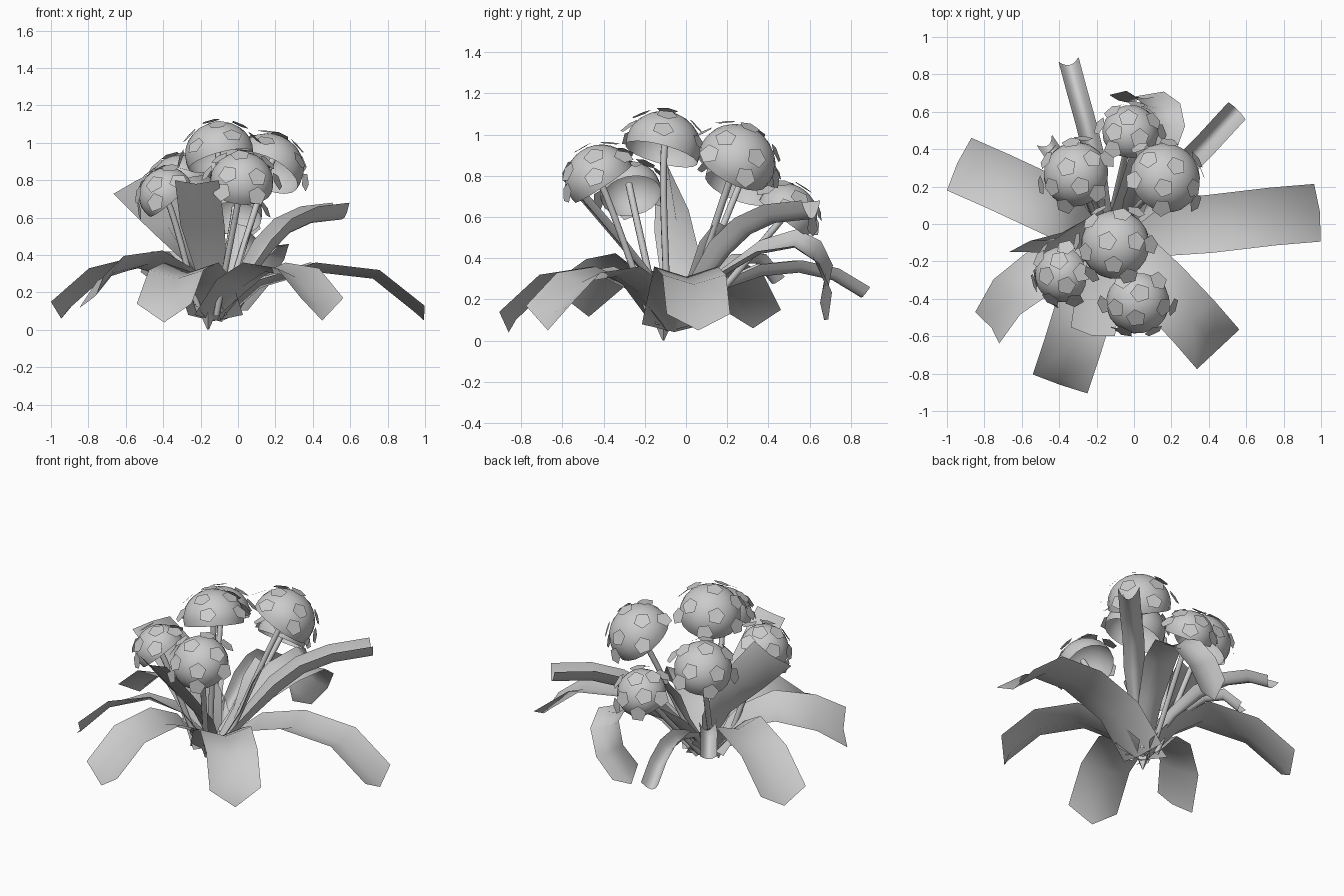
import bpy, bmesh, math
from mathutils import Vector, Matrix

if "Cube" in bpy.data.objects:
    bpy.data.objects.remove(bpy.data.objects["Cube"], do_unlink=True)

GREY = bpy.data.materials.new("plain_grey")
GREY.use_nodes = True
GREY.diffuse_color = (0.6, 0.6, 0.6, 1)
GREY.node_tree.nodes["Principled BSDF"].inputs["Base Color"].default_value = (0.6, 0.6, 0.6, 1)
ROOT = Vector((-0.12, -0.06, 0.08))


def finish(name, bm, angle=60):
    bmesh.ops.recalc_face_normals(bm, faces=bm.faces)
    mesh = bpy.data.meshes.new(name)
    bm.to_mesh(mesh)
    bm.free()
    mesh.materials.append(GREY)
    obj = bpy.data.objects.new(name, mesh)
    bpy.context.collection.objects.link(obj)
    bpy.ops.object.select_all(action='DESELECT')
    obj.select_set(True)
    bpy.context.view_layer.objects.active = obj
    bpy.ops.object.shade_smooth_by_angle(angle=math.radians(angle))


def leaf(name, path, width, fold, side=None, across=3, tip=None, base=0.4):
    """Folded strip along a path, twisting towards the end side, with an optional pointed tip."""
    pts = [ROOT] + [Vector(p) for p in path]
    run = pts[-1] - pts[0]
    first = Vector((run.y, -run.x, 0)).normalized()
    last = Vector(side).normalized() if side else first
    bm = bmesh.new()
    rows = []
    for i, p in enumerate(pts):
        cross = first.lerp(last, i / (len(pts) - 1)).normalized()
        tangent = (pts[min(i + 1, len(pts) - 1)] - pts[max(i - 1, 0)]).normalized()
        up = cross.cross(tangent).normalized()
        grow = min(1, base + (1 - base) * i / 2)
        row = []
        for k in range(across):
            t = 2 * k / (across - 1) - 1
            dip = (abs(t) if across == 3 else t * t) - 1
            row.append(bm.verts.new(p + cross * t * width / 2 * grow + up * dip * fold * grow))
        rows.append(row)
    for a, b in zip(rows, rows[1:]):
        for k in range(across - 1):
            bm.faces.new((a[k], a[k + 1], b[k + 1], b[k]))
    if tip:
        point = bm.verts.new(tip)
        for k in range(across - 1):
            bm.faces.new((rows[-1][k], rows[-1][k + 1], point))
    finish(name, bm)


def stem(name, end, lean):
    """Round stalk that bows slightly and meets the underside of a flower head."""
    start = ROOT + Vector((end.x * 0.2, end.y * 0.2 - 0.01, 0))
    curve = bpy.data.curves.new(name, 'CURVE')
    curve.dimensions = '3D'
    curve.bevel_depth = 0.017
    curve.bevel_resolution = 2
    curve.resolution_u = 8
    spline = curve.splines.new('BEZIER')
    spline.bezier_points.add(1)
    reach = (end - start).length * 0.15
    ways = (start + (end - start) * 0.3, end - lean * reach)
    for bp, co, way in zip(spline.bezier_points, (start, end), ways):
        bp.co = co
        bp.handle_right = way if co is start else 2 * co - way
        bp.handle_left = 2 * co - way if co is start else way
    curve.materials.append(GREY)
    obj = bpy.data.objects.new(name, curve)
    bpy.context.collection.objects.link(obj)


def flower(name, centre, axis, radius, spin):
    """Open dome on a stalk, covered with floating five-sided florets."""
    centre, axis = Vector(centre), Vector(axis).normalized()
    frame = Matrix.Translation(centre) @ axis.to_track_quat('Z', 'Y').to_matrix().to_4x4()
    frame = frame @ Matrix.Diagonal((1, 1, 0.93, 1))
    bm = bmesh.new()
    bmesh.ops.create_uvsphere(bm, u_segments=20, v_segments=14, radius=radius)
    low = [v for v in bm.verts if v.co.z < -radius * 0.25]
    bmesh.ops.delete(bm, geom=low, context='VERTS')
    bmesh.ops.transform(bm, matrix=frame, verts=bm.verts)
    finish(name + "_dome", bm)

    bm = bmesh.new()
    for count, polar, lift, flare in ((1, 8, 1.06, 0), (5, 48, 1.07, -8), (6, 80, 1.13, -22)):
        for k in range(count):
            turn = Matrix.Rotation(spin + math.tau * (k + polar / 90) / count, 4, 'Z')
            tilt = Matrix.Rotation(math.radians(polar), 4, 'Y')
            move = Matrix.Translation((0, 0, radius * lift))
            flap = Matrix.Rotation(math.radians(flare), 4, 'Y')
            bmesh.ops.create_circle(bm, cap_ends=True, segments=5, radius=0.054,
                                    matrix=frame @ turn @ tilt @ move @ flap)
    finish(name + "_florets", bm, 20)
    stem(name + "_stem", centre + axis * radius * 0.3, axis)


# Flower heads: centre, facing, radius, spin
heads = {
    "top_flower": ((-0.1, -0.11, 0.94), (-0.25, 0.25, 0.93), 0.185, 0.3),
    "back_left_flower": ((0.165, 0.245, 0.87), (0.4, 0.45, 0.8), 0.19, 1.1),
    "back_right_flower": ((-0.31, 0.265, 0.77), (-0.35, 0.35, 0.87), 0.175, 0.7),
    "front_flower": ((0.02, -0.42, 0.79), (0.08, -0.55, 0.83), 0.17, 2.0),
    "front_right_flower": ((-0.385, -0.27, 0.725), (-0.65, -0.15, 0.74), 0.15, 1.6),
    "back_flower": ((-0.02, 0.49, 0.62), (0.05, 0.6, 0.8), 0.15, 0.1),
}
for name, spec in heads.items():
    flower(name, *spec)

# Broad arching leaves with pointed, hanging tips
leaf("left_leaf", [(0.1, -0.02, 0.27), (0.4, 0, 0.36), (0.74, 0.04, 0.32), (0.98, 0.06, 0.13)],
     0.31, 0.05, tip=(0.995, 0.06, 0.05), base=1)
leaf("front_leaf", [(-0.18, -0.22, 0.27), (-0.25, -0.4, 0.36), (-0.33, -0.66, 0.32), (-0.395, -0.855, 0.14)],
     0.31, 0.05, tip=(-0.395, -0.86, 0.04), base=1)
leaf("front_left_leaf", [(0, -0.2, 0.27), (0.14, -0.33, 0.36), (0.32, -0.52, 0.33), (0.45, -0.67, 0.17)],
     0.31, 0.05, tip=(0.45, -0.67, 0.05), base=1)
leaf("right_leaf", [(-0.28, 0.02, 0.29), (-0.45, 0.1, 0.4), (-0.73, 0.23, 0.33), (-0.935, 0.32, 0.15)],
     0.31, 0.05, tip=(-0.945, 0.325, 0.06), base=1)
leaf("front_right_leaf", [(-0.3, -0.14, 0.3), (-0.48, -0.24, 0.38), (-0.68, -0.39, 0.33), (-0.785, -0.555, 0.2)],
     0.27, 0.03, side=(-0.13, 0.17, -0.17), base=0.8)

# Tall leaves standing between the flowers
leaf("upright_front_leaf", [(-0.14, -0.16, 0.3), (-0.19, -0.37, 0.56), (-0.22, -0.575, 0.8)],
     0.24, 0.03, side=(-1, 0.2, 0))
leaf("upright_right_leaf", [(-0.2, -0.02, 0.33), (-0.37, -0.07, 0.58), (-0.55, -0.12, 0.79)],
     0.27, 0.03, side=(0.24, 0.06, 0.13), base=0.6)

# Narrow gutter-shaped leaves at the back
leaf("back_left_gutter_leaf", [(0.02, 0.05, 0.3), (0.13, 0.16, 0.48), (0.24, 0.28, 0.595),
     (0.38, 0.42, 0.66), (0.55, 0.605, 0.68)], 0.13, 0.09, across=7)
leaf("back_gutter_leaf", [(-0.17, 0.15, 0.28), (-0.21, 0.35, 0.37), (-0.26, 0.55, 0.39),
     (-0.31, 0.73, 0.35), (-0.35, 0.88, 0.26)], 0.11, 0.06, across=7)
leaf("back_right_gutter_leaf", [(-0.24, 0.12, 0.32), (-0.33, 0.25, 0.42), (-0.42, 0.36, 0.42),
     (-0.48, 0.45, 0.31)], 0.1, 0.05, across=7)

# Leaf curling over and hanging down behind
leaf("curled_back_leaf", [(-0.01, 0.14, 0.32), (0.09, 0.35, 0.46), (0.16, 0.53, 0.5),
     (0.14, 0.65, 0.43), (0.06, 0.71, 0.3), (-0.04, 0.69, 0.18)], 0.24, 0.04,
     side=(0.77, 0, -0.64), across=5, tip=(-0.07, 0.67, 0.1))

# Small inner shoot
leaf("inner_shoot", [(-0.03, 0.03, 0.3), (0, 0.1, 0.48), (0.03, 0.18, 0.58)], 0.13, 0.04, across=5)

# Lowest point of the crowded base
bm = bmesh.new()
bmesh.ops.create_cone(bm, segments=4, radius1=0.005, radius2=0.045, depth=0.09,
                      matrix=Matrix.Translation((-0.16, -0.11, 0.047)))
finish("base_point", bm)
